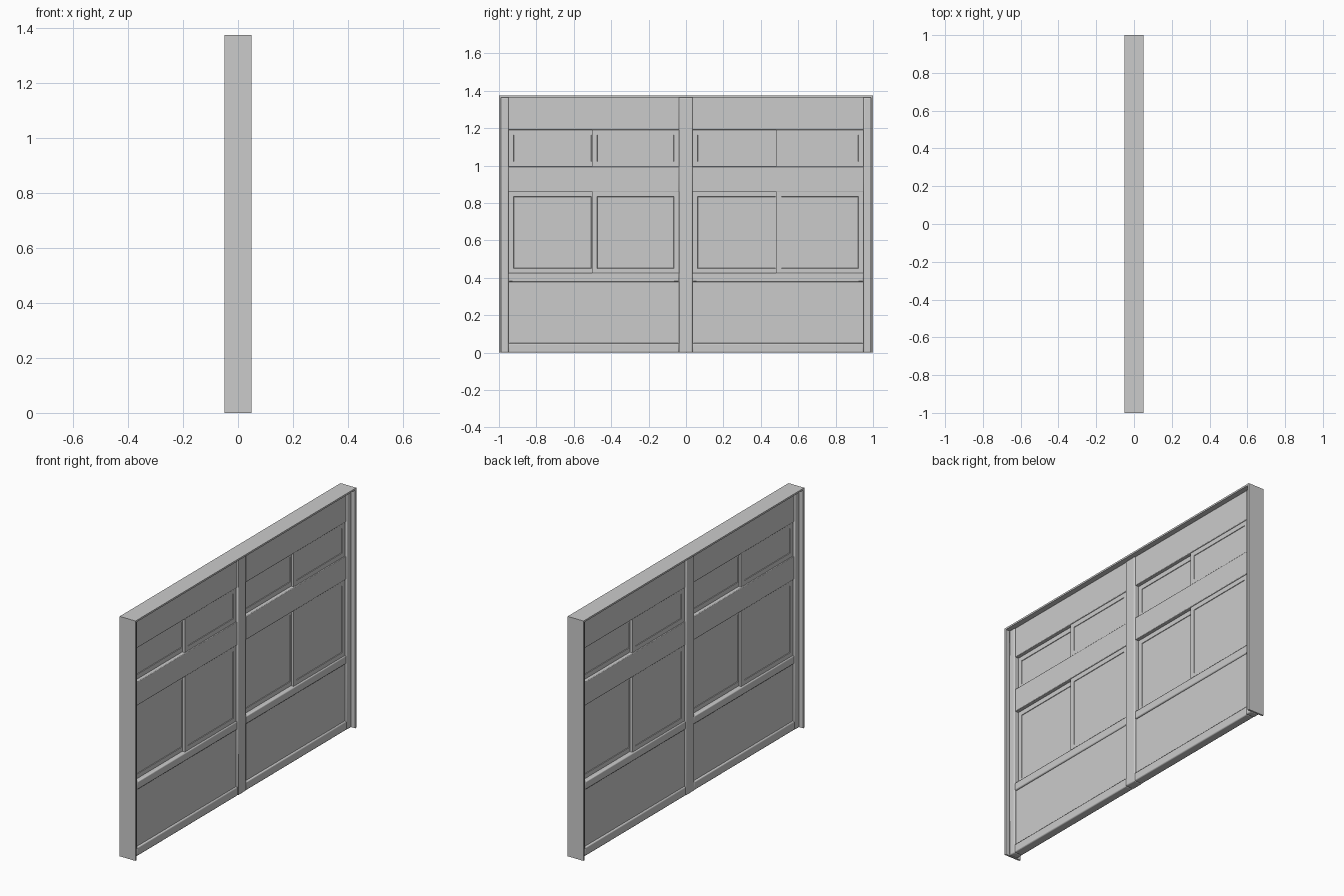
import bpy, bmesh
from mathutils import Vector

if "Cube" in bpy.data.objects:
    bpy.data.objects.remove(bpy.data.objects["Cube"])


def box(name, x, y, z, bevel=0.0, segs=2):
    """Box from (min, max) ranges, with optional rounded edges."""
    bm = bmesh.new()
    bmesh.ops.create_cube(bm, size=1)
    for v in bm.verts:
        v.co = Vector(r[0] if c < 0 else r[1] for c, r in zip(v.co, (x, y, z)))
    me = bpy.data.meshes.new(name)
    bm.to_mesh(me)
    bm.free()
    ob = bpy.data.objects.new(name, me)
    bpy.context.collection.objects.link(ob)
    if bevel:
        m = ob.modifiers.new("round", 'BEVEL')
        m.width, m.segments = bevel, segs
        for p in me.polygons:
            p.use_smooth = True
    return ob


def sash(name, x, y, z, rim=0.04):
    """Window pane: raised rim with a slightly sunk centre on both faces."""
    ob = box(name, x, y, z)
    bm = bmesh.new()
    bm.from_mesh(ob.data)
    faces = [f for f in bm.faces if abs(f.normal.x) > 0.9]
    for f in faces:
        bmesh.ops.inset_individual(bm, faces=[f], thickness=rim)
        bmesh.ops.inset_individual(bm, faces=[f], thickness=0.002, depth=-0.003)
    bm.to_mesh(ob.data)
    bm.free()


# outer casing: two end plates and a top plate, open below
D = 0.05
box("end_plate_near", (-D, D), (-1, -0.99), (0, 1.375))
box("end_plate_far", (-D, D), (0.99, 1), (0, 1.375))
box("top_plate", (-D, D), (-0.99, 0.99), (1.365, 1.375))

# upright posts
for name, y in (("post_near", (-0.99, -0.948)), ("post_centre", (-0.038, 0.036)),
                ("post_far", (0.948, 0.99))):
    box(name, (-0.027, 0.027), y, (0, 1.365), 0.006)

# two identical bays
for bay, y0, y1 in (("near", -0.95, -0.036), ("far", 0.034, 0.95)):
    y = (y0, y1)
    box(bay + "_base_rail", (-0.025, 0.025), y, (0, 0.05), 0.006)
    box(bay + "_lower_panel", (-0.015, 0.015), y, (0.045, 0.38))
    box(bay + "_sill", (-0.023, 0.023), y, (0.378, 0.425), 0.006)
    box(bay + "_middle_band", (-0.02, 0.02), y, (0.86, 0.995), 0.003)
    box(bay + "_top_band", (-0.02, 0.02), y, (1.19, 1.366), 0.003)
    # sliding panes on two tracks, overlapping at the middle
    mid = (y0 + y1) / 2
    for row, z in (("tall", (0.422, 0.862)), ("short", (0.993, 1.192))):
        sash(f"{bay}_{row}_pane_inner", (-0.015, -0.001), (y0, mid + 0.015), z)
        sash(f"{bay}_{row}_pane_outer", (0.001, 0.015), (mid - 0.01, y1), z)

# keep flat faces crisp, rounded edges smooth
bpy.ops.object.select_all(action='DESELECT')
for ob in bpy.data.objects:
    if ob.modifiers:
        ob.select_set(True)
        bpy.context.view_layer.objects.active = ob
bpy.ops.object.shade_smooth_by_angle()
